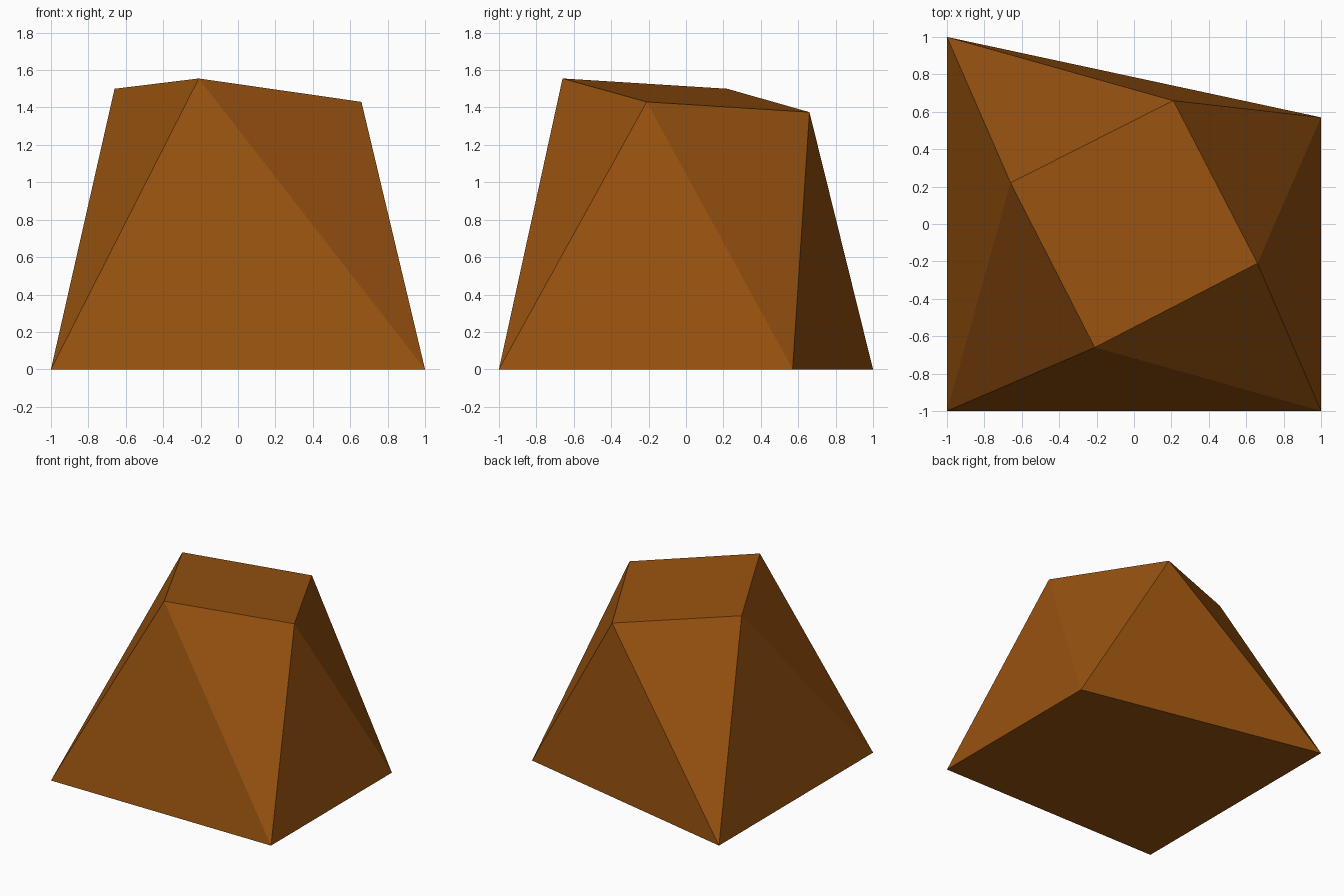
import bpy
import bmesh

cube = bpy.data.objects.get("Cube")
if cube:
    bpy.data.objects.remove(cube, do_unlink=True)

# Single brown colour
brown = bpy.data.materials.new("earth_brown")
brown.use_nodes = True
colour = (0.31, 0.084, 0.005, 1)
brown.diffuse_color = colour
shader = brown.node_tree.nodes["Principled BSDF"]
shader.inputs["Base Color"].default_value = colour
shader.inputs["Roughness"].default_value = 0.9

# Base corners and the smaller, twisted and tilted top, both anticlockwise
base_corners = [(-1, -1, 0), (1, -1, 0), (1, 0.57, 0), (-1, 1, 0)]
top_corners = [(-0.21, -0.66, 1.555), (0.66, -0.21, 1.43),
               (0.21, 0.66, 1.375), (-0.66, 0.22, 1.5)]

bm = bmesh.new()
base = [bm.verts.new(p) for p in base_corners]
top = [bm.verts.new(p) for p in top_corners]

# Caps
bm.faces.new(base[::-1])
bm.faces.new(top)

# Sides: alternating upright and inverted triangles
for i in range(4):
    j = (i + 1) % 4
    bm.faces.new((base[i], base[j], top[i]))
    bm.faces.new((base[j], top[j], top[i]))

bmesh.ops.recalc_face_normals(bm, faces=bm.faces)
mesh = bpy.data.meshes.new("boulder")
bm.to_mesh(mesh)
bm.free()
mesh.materials.append(brown)
boulder = bpy.data.objects.new("boulder", mesh)
bpy.context.collection.objects.link(boulder)
